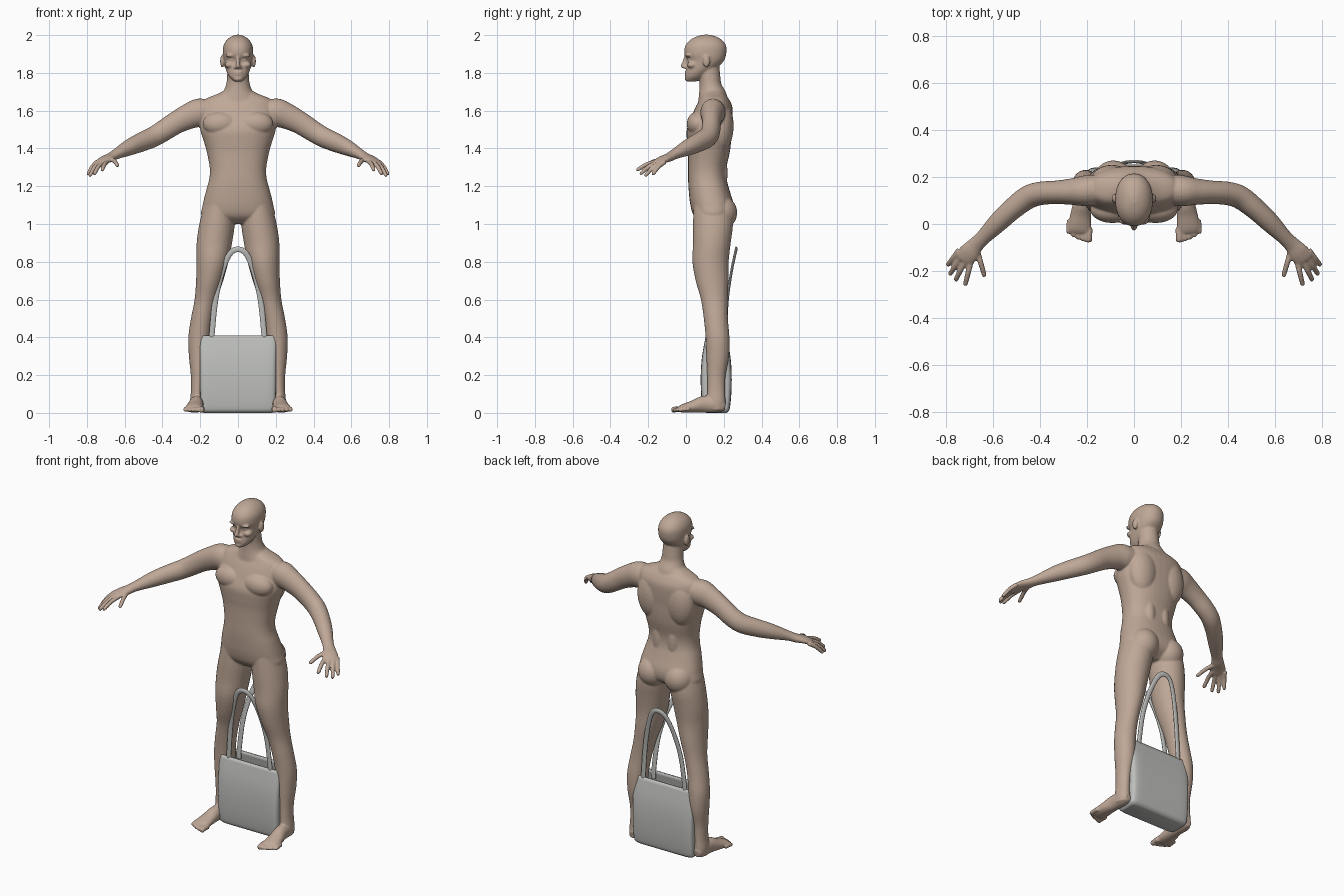
import bpy, bmesh, math
from mathutils import Vector, Matrix


def material(name, rgb):
    m = bpy.data.materials.new(name)
    m.diffuse_color = (*rgb, 1)
    return m


SKIN = material("warm_skin", (0.52, 0.39, 0.31))
CLOTH = material("pale_grey", (0.52, 0.53, 0.51))


def smooth_rows(rows, sub=4):
    """Catmull-Rom through rows of (x, y, z, half width, half depth)."""
    out = []
    for i in range(len(rows) - 1):
        q = [rows[max(i - 1, 0)], rows[i], rows[i + 1], rows[min(i + 2, len(rows) - 1)]]
        for k in range(sub):
            t = k / sub
            out.append([0.5 * (2 * b + (c - a) * t + (2 * a - 5 * b + 4 * c - d) * t * t
                               + (3 * b - a - 3 * c + d) * t ** 3) for a, b, c, d in zip(*q)])
    out.append(list(rows[-1]))
    return out


def loft(bm, rows, ref, axis=None, power=2.0, seg=28, cap_end=True, sub=4):
    """Skin (super)elliptic rings along a path; a fixed axis keeps rings parallel."""
    rows = smooth_rows(rows, sub)
    ref = Vector(ref)
    rings = []
    for i, (x, y, z, a, b) in enumerate(rows):
        lo, hi = rows[max(i - 1, 0)], rows[min(i + 1, len(rows) - 1)]
        t = Vector(axis) if axis else (Vector(hi[:3]) - Vector(lo[:3])).normalized()
        u = ref.cross(t).normalized()
        v = t.cross(u)
        ring = []
        for k in range(seg):
            ang = 2 * math.pi * (k + 0.5) / seg
            c, s = math.cos(ang), math.sin(ang)
            pu = math.copysign(abs(c) ** (2 / power), c) * max(a, 0.002)
            pv = math.copysign(abs(s) ** (2 / power), s) * max(b, 0.002)
            ring.append(bm.verts.new(Vector((x, y, z)) + u * pu + v * pv))
        rings.append(ring)
    faces = []
    for r0, r1 in zip(rings, rings[1:]):
        for k in range(seg):
            j = (k + 1) % seg
            faces.append(bm.faces.new((r0[k], r0[j], r1[j], r1[k])))
    faces.append(bm.faces.new(rings[0][::-1]))
    if cap_end:
        faces.append(bm.faces.new(rings[-1]))
    bmesh.ops.recalc_face_normals(bm, faces=faces)


def blob(bm, centre, radii):
    bmesh.ops.create_uvsphere(bm, u_segments=24, v_segments=16, radius=1,
                              matrix=Matrix.Translation(centre) @ Matrix.Diagonal((*radii, 1)))


def finish(bm, name, mat):
    me = bpy.data.meshes.new(name)
    bm.to_mesh(me)
    bm.free()
    ob = bpy.data.objects.new(name, me)
    bpy.context.collection.objects.link(ob)
    me.materials.append(mat)
    bpy.ops.object.select_all(action='DESELECT')
    ob.select_set(True)
    bpy.context.view_layer.objects.active = ob
    bpy.ops.object.shade_smooth_by_angle(angle=math.radians(40))
    return ob


Y, Z = (0, 1, 0), (0, 0, 1)
bm = bmesh.new()

# Torso, listed from crotch to collar
loft(bm, [(0, .14, 1.0, .10, .05), (0, .143, 1.04, .19, .10), (0, .138, 1.10, .187, .115),
          (0, .122, 1.18, .168, .108), (0, .113, 1.24, .152, .102), (0, .113, 1.30, .15, .102),
          (0, .121, 1.38, .165, .111), (0, .122, 1.44, .182, .117), (0, .123, 1.50, .20, .119),
          (0, .136, 1.56, .202, .11), (0, .148, 1.62, .195, .097), (0, .15, 1.66, .175, .078),
          (0, .145, 1.69, .105, .062), (0, .145, 1.715, .06, .05)], Y, Z, power=2.3, seg=40)
# Neck
loft(bm, [(0, .145, 1.65, .13, .08), (0, .14, 1.70, .08, .07), (0, .13, 1.74, .063, .058),
          (0, .125, 1.78, .058, .057), (0, .115, 1.85, .055, .06)], Y, Z)
# Head, listed from chin to crown
loft(bm, [(0, .03, 1.755, .022, .026), (0, .045, 1.775, .043, .049), (0, .06, 1.80, .058, .061),
          (0, .085, 1.83, .068, .083), (0, .104, 1.865, .075, .097), (0, .102, 1.90, .08, .111),
          (0, .104, 1.94, .078, .109), (0, .106, 1.97, .063, .089), (0, .107, 1.99, .04, .058),
          (0, .107, 2.002, .012, .018)], Y, Z, power=2.15, seg=40)
# Nose, lips and chin
loft(bm, [(0, .004, 1.89, .009, .012), (0, -.006, 1.86, .010, .013),
          (0, -.014, 1.837, .013, .015), (0, -.006, 1.824, .012, .012)], Y, Z)
for z in (1.804, 1.792):
    blob(bm, (0, .003, z), (.025, .011, .0065))
blob(bm, (0, .012, 1.768), (.024, .019, .014))

for s in (1, -1):
    # Face features and ears
    blob(bm, (s * .014, .002, 1.829), (.009, .012, .008))
    blob(bm, (s * .032, .014, 1.892), (.034, .018, .010))
    blob(bm, (s * .032, .022, 1.868), (.014, .013, .008))
    blob(bm, (s * .044, .032, 1.842), (.026, .027, .018))
    blob(bm, (s * .083, .108, 1.862), (.012, .019, .033))
    # Chest, shoulder blades, lower back and buttocks
    blob(bm, (s * .092, .062, 1.53), (.095, .058, .065))
    blob(bm, (s * .095, .185, 1.52), (.09, .067, .14))
    blob(bm, (s * .048, .165, 1.27), (.046, .055, .15))
    blob(bm, (s * .088, .185, 1.06), (.086, .086, .09))
    # Leg
    loft(bm, [(s * x, y, z, a, b) for z, x, y, a, b in (
        (1.10, .10, .14, .08, .10), (1.0, .111, .143, .094, .106), (.9, .125, .137, .094, .10),
        (.8, .135, .13, .085, .096), (.7, .15, .138, .072, .087), (.6, .17, .15, .06, .071),
        (.5, .191, .158, .058, .064), (.4, .205, .167, .058, .063), (.3, .207, .168, .053, .06),
        (.2, .21, .161, .04, .049), (.12, .215, .16, .034, .047), (.06, .218, .16, .036, .049),
        (.015, .218, .16, .032, .045))], Y, Z)
    # Foot and toes
    loft(bm, [(s * .216, .208, .034, .02, .022), (s * .217, .17, .04, .035, .038),
              (s * .22, .10, .046, .037, .045), (s * .227, .04, .034, .044, .033),
              (s * .232, -.015, .024, .05, .023), (s * .234, -.035, .019, .046, .016)], Z)
    for i in range(5):
        x, r = .194 + i * .021, (.016 if i == 0 else .0115)
        y = -.078 + .002 * i + .0018 * i * i
        loft(bm, [(s * (x - .003), y + .06, .02, r, r), (s * x, y + .025, .019, r, r),
                  (s * x, y + .006, .015, r, r * .9), (s * x, y, .014, r * .5, r * .5)], Z, seg=14)
    # Arm and palm
    loft(bm, [(s * x, y, z, a, b) for x, y, z, a, b in (
        (.12, .15, 1.595, .06, .055), (.20, .142, 1.59, .066, .075), (.26, .138, 1.57, .057, .068),
        (.33, .135, 1.535, .05, .06), (.40, .13, 1.49, .05, .056), (.455, .112, 1.458, .05, .054),
        (.52, .062, 1.43, .046, .05), (.58, .006, 1.403, .042, .042),
        (.645, -.06, 1.37, .032, .027), (.675, -.09, 1.353, .035, .023),
        (.70, -.12, 1.342, .043, .02), (.722, -.145, 1.329, .043, .016),
        (.731, -.156, 1.322, .036, .012))], Z)
    # Fingers: knuckle and tip
    for p, q in (((.694, -.155, 1.329), (.72, -.263, 1.285)),
                 ((.715, -.148, 1.329), (.762, -.243, 1.265)),
                 ((.733, -.133, 1.329), (.786, -.217, 1.255)),
                 ((.745, -.112, 1.329), (.796, -.178, 1.262)),
                 ((.672, -.10, 1.343), (.636, -.225, 1.308))):
        p, q = (Vector((s * v[0], v[1], v[2])) for v in (p, q))
        mid = p.lerp(q, 0.5) + Vector((-s * .004 if p == q else 0, 0, .008))
        loft(bm, [(*p, .013, .013), (*mid, .012, .012), (*p.lerp(q, .93), .0105, .010),
                  (*q, .006, .006)], Z, seg=14)

# Fuse all body volumes into one soft skin
body = finish(bm, "body", SKIN)
rm = body.modifiers.new("fuse", 'REMESH')
rm.mode = 'VOXEL'
rm.voxel_size = 0.005
rm.use_smooth_shade = True
sm = body.modifiers.new("soften", 'SMOOTH')
sm.factor = 0.5
sm.iterations = 5

# Open bag standing between the feet
BY = .16
bm = bmesh.new()
loft(bm, [(0, BY, z, a, b) for z, a, b in (
    (.0, .180, .052), (.006, .19, .062), (.025, .198, .072), (.10, .20, .080), (.20, .202, .082),
    (.30, .203, .075), (.41, .205, .055))], Y, Z, power=9, seg=64, cap_end=False)
bag = finish(bm, "bag", CLOTH)
so = bag.modifiers.new("wall", 'SOLIDIFY')
so.thickness = 0.008
so.offset = -1

# Two arched handles leaning away from each other
half = [(.14, .36), (.138, .42), (.119, .60), (.085, .745), (.045, .84)]
arch = [(-x, z) for x, z in half] + [(0, .866)] + half[::-1]
for side, name in ((-1, "front_handle"), (1, "back_handle")):
    bm = bmesh.new()
    loft(bm, [(x, BY + side * (.050 + .056 * (max(z - .41, 0) / .456) ** 2), z, .015, .007)
              for x, z in arch], Y, seg=16)
    finish(bm, name, CLOTH)
